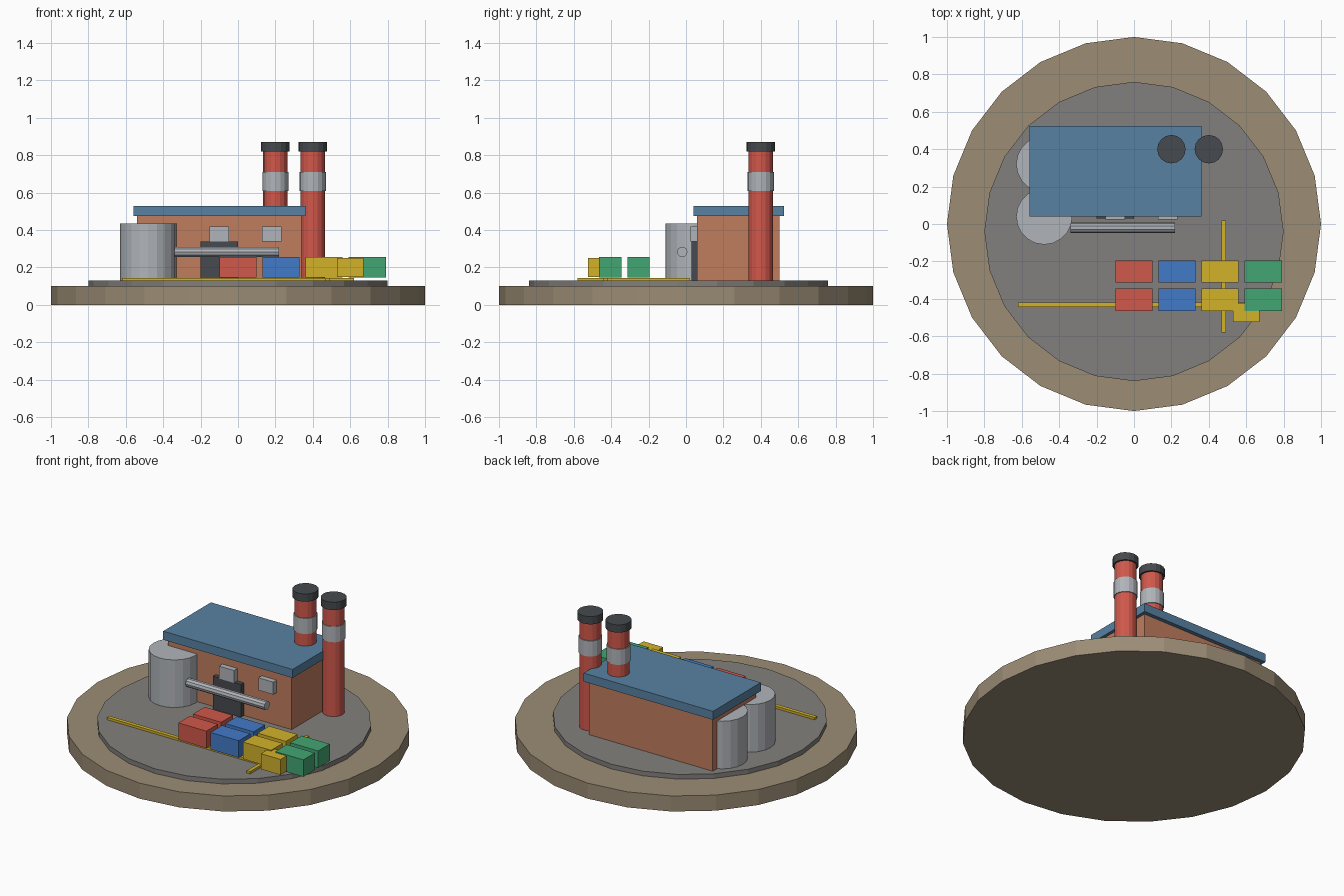
import bpy, bmesh, math
from mathutils import Matrix

if "Cube" in bpy.data.objects:
    bpy.data.objects.remove(bpy.data.objects["Cube"])


def lin(c):
    c /= 255
    return c / 12.92 if c <= 0.04045 else ((c + 0.055) / 1.055) ** 2.4


def material(name, r, g, b):
    m = bpy.data.materials.new(name)
    m.diffuse_color = (lin(r), lin(g), lin(b), 1)
    m.use_nodes = True
    m.node_tree.nodes["Principled BSDF"].inputs["Base Color"].default_value = m.diffuse_color
    return m


EARTH = material("earth", 156, 141, 118)
CONCRETE = material("concrete", 130, 128, 125)
BRICK = material("brick", 192, 125, 95)
ROOF = material("roof blue", 88, 129, 162)
RED = material("red", 208, 88, 75)
STEEL = material("steel grey", 176, 180, 185)
DARK = material("dark grey", 70, 74, 78)
BLUE = material("blue", 66, 122, 198)
YELLOW = material("yellow", 210, 178, 42)
GREEN = material("green", 66, 165, 115)


def finish(name, bm, mat):
    me = bpy.data.meshes.new(name)
    bm.to_mesh(me)
    bm.free()
    me.materials.append(mat)
    ob = bpy.data.objects.new(name, me)
    bpy.context.collection.objects.link(ob)
    return ob


def box(name, x, y, z, mat):
    """Box from (min, max) ranges."""
    bm = bmesh.new()
    bmesh.ops.create_cube(bm, size=1)
    for v in bm.verts:
        v.co = [r[0] if c < 0 else r[1] for c, r in zip(v.co, (x, y, z))]
    return finish(name, bm, mat)


def cyl(name, x, y, z0, z1, r, n, mat):
    bm = bmesh.new()
    bmesh.ops.create_cone(bm, cap_ends=True, segments=n, radius1=r, radius2=r, depth=z1 - z0,
                          matrix=Matrix.Translation((x, y, (z0 + z1) / 2)))
    return finish(name, bm, mat)


# Ground discs
cyl("base_disc", 0, 0, 0, 0.10, 1.0, 24, EARTH)
cyl("concrete_pad", 0, -0.04, 0.10, 0.13, 0.8, 24, CONCRETE)

# Factory hall with flat roof
box("hall_walls", (-0.54, 0.34), (0.06, 0.50), (0.13, 0.48), BRICK)
box("hall_roof", (-0.56, 0.36), (0.04, 0.525), (0.475, 0.53), ROOF)
box("door", (-0.20, 0.0), (0.03, 0.07), (0.13, 0.34), DARK)
for i, x in enumerate((-0.10, 0.18)):
    box(f"window_{i + 1}", (x - 0.053, x + 0.053), (0.025, 0.07), (0.34, 0.42), STEEL)

# Chimneys with band and cap
for i, x in enumerate((0.20, 0.40)):
    cyl(f"chimney_{i + 1}", x, 0.40, 0.13, 0.83, 0.065, 16, RED)
    cyl(f"chimney_band_{i + 1}", x, 0.40, 0.61, 0.71, 0.07, 16, STEEL)
    cyl(f"chimney_cap_{i + 1}", x, 0.40, 0.82, 0.87, 0.076, 16, DARK)

# Storage tanks
for i, y in enumerate((0.04, 0.32)):
    cyl(f"tank_{i + 1}", -0.48, y, 0.13, 0.436, 0.15, 20, STEEL)

# Pipe along the front
bm = bmesh.new()
bmesh.ops.create_cone(bm, cap_ends=True, segments=10, radius1=0.028, radius2=0.028, depth=0.56,
                      matrix=Matrix.Translation((-0.06, -0.02, 0.283)) @ Matrix.Rotation(math.pi / 2, 4, 'Y'))
finish("pipe", bm, STEEL)

# Two rows of containers
for row, y in enumerate((-0.255, -0.405)):
    for col, mat in enumerate((RED, BLUE, YELLOW, GREEN)):
        x = 0.23 * col
        box(f"container_{row + 1}_{col + 1}", (x - 0.1, x + 0.1), (y - 0.059, y + 0.059),
            (0.147, 0.256), mat)

# Loader block and ground markings
box("loader_block", (0.53, 0.67), (-0.525, -0.425), (0.15, 0.25), YELLOW)
box("marking_long", (-0.62, 0.62), (-0.445, -0.42), (0.13, 0.145), YELLOW)
box("marking_cross", (0.468, 0.492), (-0.58, 0.02), (0.13, 0.145), YELLOW)
